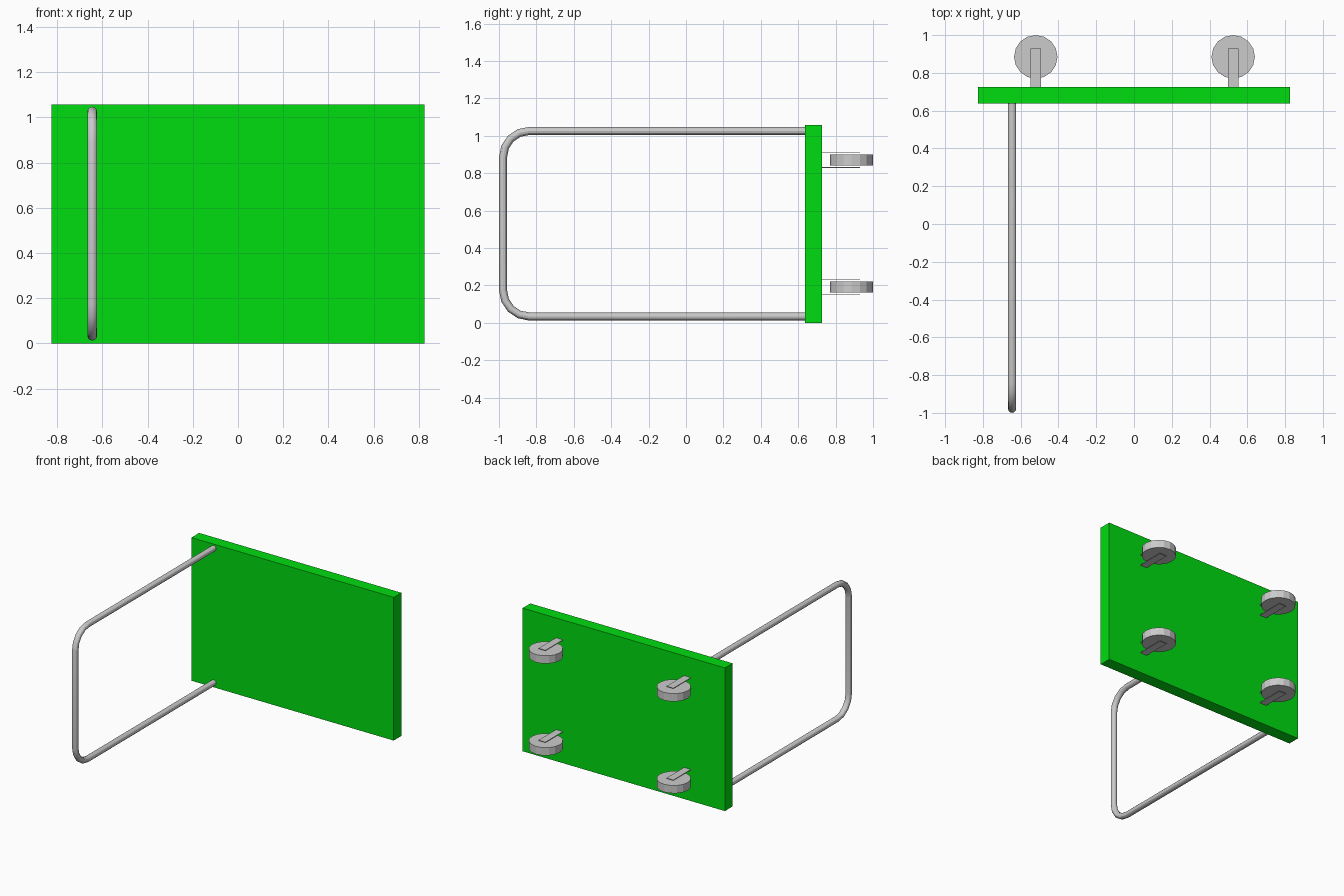
import bpy
from math import sin, cos, pi

if "Cube" in bpy.data.objects:
    bpy.data.objects.remove(bpy.data.objects["Cube"])

green = bpy.data.materials.new("green_paint")
green.diffuse_color = (0.0, 0.72, 0.005, 1)
green.use_nodes = True
green.node_tree.nodes["Principled BSDF"].inputs["Base Color"].default_value = green.diffuse_color


def box(name, lo, hi):
    bpy.ops.mesh.primitive_cube_add(size=1, location=[(a + b) / 2 for a, b in zip(lo, hi)])
    ob = bpy.context.object
    ob.name = name
    ob.scale = [b - a for a, b in zip(lo, hi)]
    bpy.ops.object.transform_apply(location=False, rotation=False, scale=True)
    return ob


# Platform slab, standing on its long edge
deck = box("platform", (-0.826, 0.637, 0), (0.826, 0.726, 1.057))
deck.data.materials.append(green)

# Push handle: tube path with two rounded corners
X, TUBE, BEND, STEPS = -0.645, 0.0215, 0.14, 4
Y_END, Z_LOW, Z_HIGH = -0.978, 0.034, 1.026
path = [(X, 0.64, Z_LOW)]
for i in range(STEPS + 1):
    a = i * pi / 2 / STEPS
    path.append((X, Y_END + BEND - BEND * sin(a), Z_LOW + BEND - BEND * cos(a)))
path += [(x, y, Z_LOW + Z_HIGH - z) for x, y, z in reversed(path)]

curve = bpy.data.curves.new("push_handle", 'CURVE')
curve.dimensions = '3D'
curve.bevel_depth = TUBE
curve.bevel_resolution = 4
curve.use_fill_caps = True
spline = curve.splines.new('POLY')
spline.points.add(len(path) - 1)
for p, co in zip(spline.points, path):
    p.co = (*co, 1)
handle = bpy.data.objects.new("push_handle", curve)
bpy.context.collection.objects.link(handle)
bpy.ops.object.select_all(action='DESELECT')
handle.select_set(True)
bpy.context.view_layer.objects.active = handle
bpy.ops.object.convert(target='MESH')
bpy.ops.object.shade_smooth_by_angle()

# Four casters: a wheel between two thin fork plates
for x, side in ((-0.52, "left"), (0.525, "right")):
    for z, level in ((0.192, "lower"), (0.87, "upper")):
        tag = f"{level}_{side}"
        bpy.ops.mesh.primitive_cylinder_add(vertices=16, radius=0.115, depth=0.058,
                                            location=(x, 0.885, z))
        bpy.context.object.name = f"wheel_{tag}"
        for k, end in ((-1, "a"), (1, "b")):
            zc = z + k * 0.039
            box(f"fork_{tag}_{end}", (x - 0.028, 0.72, zc - 0.002),
                (x + 0.028, 0.93, zc + 0.002))
